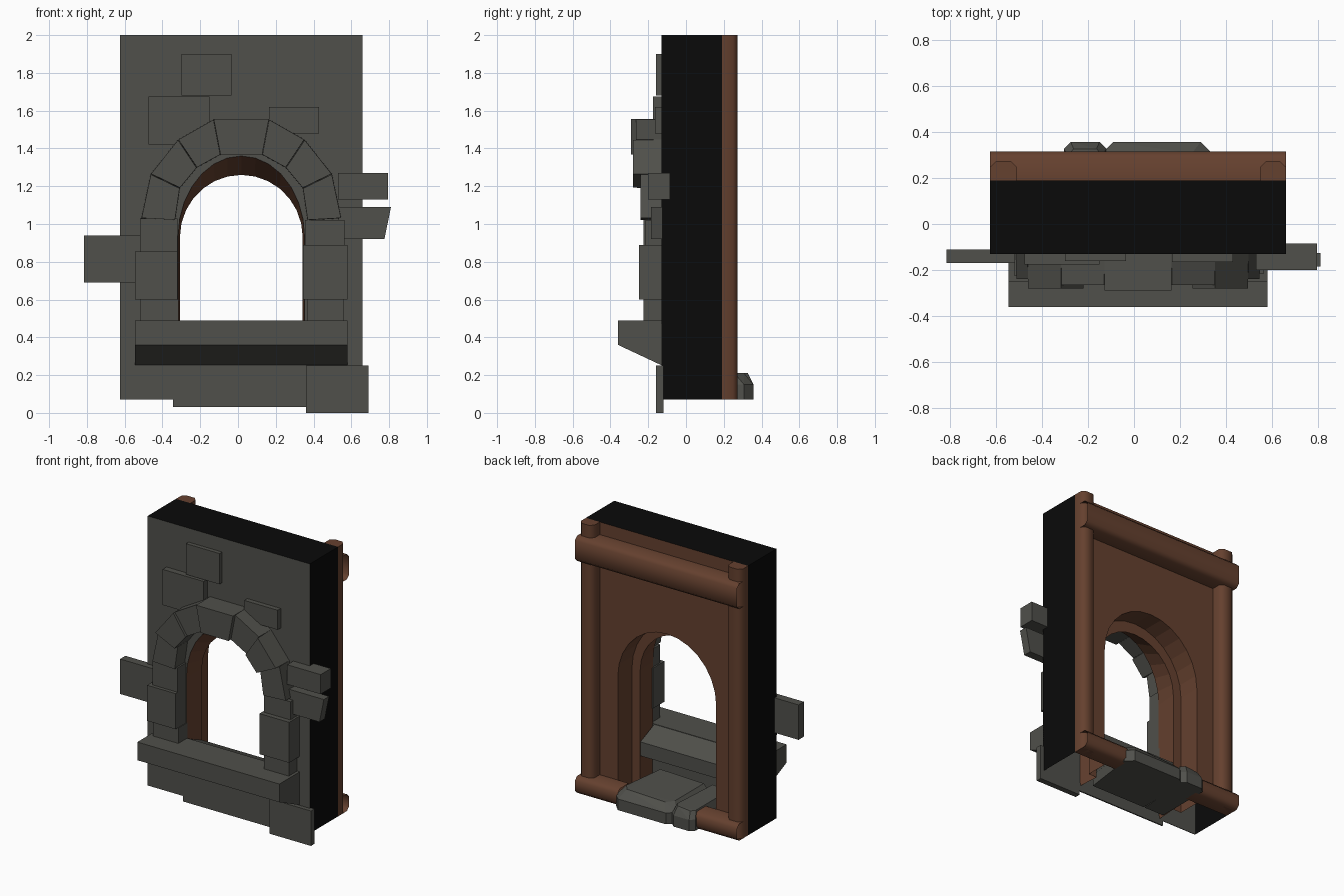
import bpy
import bmesh
import math

cube = bpy.data.objects.get("Cube")
if cube:
    bpy.data.objects.remove(cube, do_unlink=True)


def make_material(name, color):
    material = bpy.data.materials.new(name)
    material.use_nodes = True
    material.diffuse_color = (*color, 1)
    shader = next(n for n in material.node_tree.nodes if n.type == 'BSDF_PRINCIPLED')
    shader.inputs["Base Color"].default_value = (*color, 1)
    shader.inputs["Roughness"].default_value = 0.9
    return material


stone = make_material("grey stone", (0.08, 0.08, 0.07))
wood = make_material("brown wood", (0.13, 0.052, 0.028))
black = make_material("black side", (0.003, 0.003, 0.003))

LEFT, RIGHT, MIDDLE = -0.625, 0.66, 0.0175
FRONT, STEP, BACK = -0.13, 0.03, 0.19
BOTTOM, LEDGE, TOP, SPRING = 0.07, 0.47, 2.0, 0.93


def finish(name, bm, material, smooth=False, closed=True):
    if closed:
        bmesh.ops.recalc_face_normals(bm, faces=bm.faces)
    mesh = bpy.data.meshes.new(name)
    bm.to_mesh(mesh)
    bm.free()
    mesh.materials.append(material)
    obj = bpy.data.objects.new(name, mesh)
    bpy.context.collection.objects.link(obj)
    if smooth:
        bpy.context.view_layer.objects.active = obj
        obj.select_set(True)
        bpy.ops.object.shade_smooth_by_angle(angle=math.radians(50))
        obj.select_set(False)
    return obj


def loft(name, first, second, material, caps=True, smooth=False):
    """Join two matching outlines, with optional end caps."""
    bm = bmesh.new()
    a = [bm.verts.new(p) for p in first]
    b = [bm.verts.new(p) for p in second]
    for i in range(len(a)):
        j = (i + 1) % len(a)
        bm.faces.new((a[i], a[j], b[j], b[i]))
    if caps:
        bm.faces.new(a)
        bm.faces.new(b[::-1])
    return finish(name, bm, material, smooth)


def block(name, outline, front, back, material=stone, shrink=1.0):
    """Stone with an outline in x and z; the front may be a little smaller."""
    cx = sum(p[0] for p in outline) / len(outline)
    cz = sum(p[1] for p in outline) / len(outline)
    near = [(cx + (x - cx) * shrink, front, cz + (z - cz) * shrink) for x, z in outline]
    return loft(name, near, [(x, back, z) for x, z in outline], material)


def rect(x0, x1, z0, z1):
    return [(x0, z0), (x1, z0), (x1, z1), (x0, z1)]


def arch(half_width, rise, y, base=BOTTOM, steps=14):
    """Open arch line from the left foot over the top to the right foot."""
    line = [(MIDDLE - half_width, y, base)]
    for i in range(steps + 1):
        t = math.pi * i / steps
        line.append((MIDDLE - half_width * math.cos(t), y, SPRING + rise * math.sin(t)))
    return line + [(MIDDLE + half_width, y, base)]


def panel(name, opening, y, base, material, front):
    """Flat wall face with an arched opening."""
    bm = bmesh.new()
    outline = opening + [(RIGHT, y, base), (RIGHT, y, TOP), (LEFT, y, TOP), (LEFT, y, base)]
    face = bm.faces.new([bm.verts.new(p) for p in outline])
    face.normal_update()
    if (face.normal.y < 0) != front:
        face.normal_flip()
    return finish(name, bm, material, closed=False)


# Wall faces and the open-bottomed black surround
panel("front_wall", arch(0.335, 0.43, FRONT, LEDGE), FRONT, LEDGE, stone, True)
block("front_wall_base", rect(LEFT, RIGHT, BOTTOM, LEDGE), FRONT, FRONT + 0.004)
panel("back_panel", arch(0.39, 0.41, BACK), BACK, BOTTOM, wood, False)
bm = bmesh.new()
corners = [(LEFT, BOTTOM), (LEFT, TOP), (RIGHT, TOP), (RIGHT, BOTTOM)]
for (x0, z0), (x1, z1) in zip(corners, corners[1:]):
    bm.faces.new([bm.verts.new(p) for p in
                  ((x0, FRONT, z0), (x0, BACK, z0), (x1, BACK, z1), (x1, FRONT, z1))])
bmesh.ops.remove_doubles(bm, verts=bm.verts, dist=0.0001)
for face in bm.faces:
    face.normal_update()
    middle = face.calc_center_median()
    if face.normal.x * (middle.x - MIDDLE) + face.normal.z * (middle.z - 1) < 0:
        face.normal_flip()
finish("wall_surround", bm, black, closed=False)

# Stepped wooden reveal
lines = [arch(0.335, 0.43, FRONT), arch(0.325, 0.33, STEP),
         arch(0.39, 0.41, STEP), arch(0.39, 0.41, BACK)]
bm = bmesh.new()
rows = [[bm.verts.new(p) for p in line] for line in lines]
for near, far in zip(rows, rows[1:]):
    for i in range(len(near) - 1):
        bm.faces.new((near[i], near[i + 1], far[i + 1], far[i]))
finish("arch_reveal", bm, wood, closed=False)

# Arch stones: outer and inner joint points, mirrored about the middle
joints = [((0.53, 1.03), (0.35, 1.02)), ((0.48, 1.265), (0.325, 1.19)),
          ((0.335, 1.447), (0.235, 1.298)), ((0.146, 1.555), (0.11, 1.367))]
fronts = [-0.24, -0.28, -0.265]
for side, label in ((-1, "right"), (1, "left")):
    for i, (low, high) in enumerate(zip(joints, joints[1:])):
        outline = [(MIDDLE + side * x, z) for x, z in (low[0], high[0], high[1], low[1])]
        block(f"{label}_arch_stone_{i}", outline, fronts[i], -0.12, shrink=0.98)
key = [(MIDDLE + s * x, z) for s, pair in ((-1, joints[-1]), (1, joints[-1][::-1])) for x, z in pair]
block("keystone", key, -0.29, -0.12)

# Jamb stones, from the sill up
jambs = {
    "right_jamb_low": (-0.515, -0.315, 0.48, 0.6, -0.225),
    "right_jamb_middle": (-0.545, -0.32, 0.6, 0.855, -0.25),
    "right_jamb_high": (-0.52, -0.32, 0.855, 1.03, -0.225),
    "left_jamb_low": (0.365, 0.56, 0.48, 0.6, -0.225),
    "left_jamb_middle": (0.345, 0.58, 0.6, 0.89, -0.25),
    "left_jamb_high": (0.355, 0.565, 0.89, 1.02, -0.215),
}
for name, (x0, x1, z0, z1, front) in jambs.items():
    block(name, rect(x0, x1, z0, z1), front, -0.12)

# Loose stones set on the wall face
patches = {
    "top_wall_stone": (-0.3, -0.035, 1.68, 1.9, -0.16, -0.12),
    "upper_wall_stone": (-0.475, -0.15, 1.42, 1.675, -0.175, -0.12),
    "side_wall_stone": (0.165, 0.43, 1.48, 1.62, -0.165, -0.12),
    "right_edge_stone": (-0.815, -0.5, 0.69, 0.94, -0.17, -0.11),
    "left_edge_stone": (0.53, 0.795, 1.13, 1.27, -0.2, -0.085),
    "corner_stone": (0.36, 0.69, 0, 0.25, -0.16, -0.12),
    "base_strip": (-0.345, 0.36, 0.03, 0.09, -0.129, -0.12),
}
for name, (x0, x1, z0, z1, front, back) in patches.items():
    block(name, rect(x0, x1, z0, z1), front, back)
block("left_edge_wedge", [(0.53, 0.92), (0.775, 0.92), (0.81, 1.09), (0.53, 1.09)], -0.185, -0.125)


def extrude_x(name, profile, x0, x1, material, caps=True, smooth=False):
    return loft(name, [(x0, y, z) for y, z in profile],
                [(x1, y, z) for y, z in profile], material, caps, smooth)


# Sill with a sloped underside, and its part inside the opening
extrude_x("sill", [(-0.36, 0.36), (-0.36, 0.49), (-0.125, 0.49), (-0.125, 0.25)], -0.545, 0.58, stone)
extrude_x("inner_sill", [(FRONT, 0.3), (FRONT, 0.489), (STEP, 0.42), (STEP, 0.32)], -0.305, 0.34, stone)

# Wooden posts with rounded back corners
for label, x0, x1 in (("right", LEFT, -0.51), ("left", 0.55, RIGHT)):
    r, back = 0.025, 0.273
    plan = [(x0, BACK), (x0, back - r), (x0 + r, back), (x1 - r, back), (x1, back - r), (x1, BACK)]
    loft(f"{label}_post", [(x, y, BOTTOM) for x, y in plan],
         [(x, y, TOP) for x, y in plan], wood, smooth=True)


# Top beam and broken bottom rails, open at the ends
def rail_profile(low, high, back=0.315, r=0.025):
    return [(BACK, low), (back - r, low), (back, low + r),
            (back, high - r), (back - r, high), (BACK, high)]


extrude_x("top_beam", rail_profile(1.73, 1.91), LEFT, RIGHT, wood, False, True)
extrude_x("right_bottom_rail", rail_profile(BOTTOM, 0.19), LEFT, -0.28, wood, False, True)
extrude_x("left_bottom_rail", rail_profile(BOTTOM, 0.19), 0.32, RIGHT, wood, False, True)

# Rough threshold in two chipped chunks
for label, x0, x1, chip in (("left", -0.14, 0.34, 0.05), ("right", -0.305, -0.12, 0.03)):
    y0, y1 = -0.07, 0.357
    base = [(x0, y0), (x1 - chip, y0), (x1, y1 - chip), (x1 - chip, y1), (x0 + chip, y1), (x0, y1 - chip)]
    mid = [(x, y, 0.15) for x, y in base]
    bm = bmesh.new()
    for p in mid + [(x, y, BOTTOM) for x, y in base]:
        bm.verts.new(p)
    cx = (x0 + x1) / 2
    for x, y in base:
        bm.verts.new((cx + (x - cx) * 0.8, y - chip if y > 0 else y, 0.21 if x > cx else 0.2))
    bmesh.ops.convex_hull(bm, input=bm.verts)
    finish(f"{label}_threshold", bm, stone)
